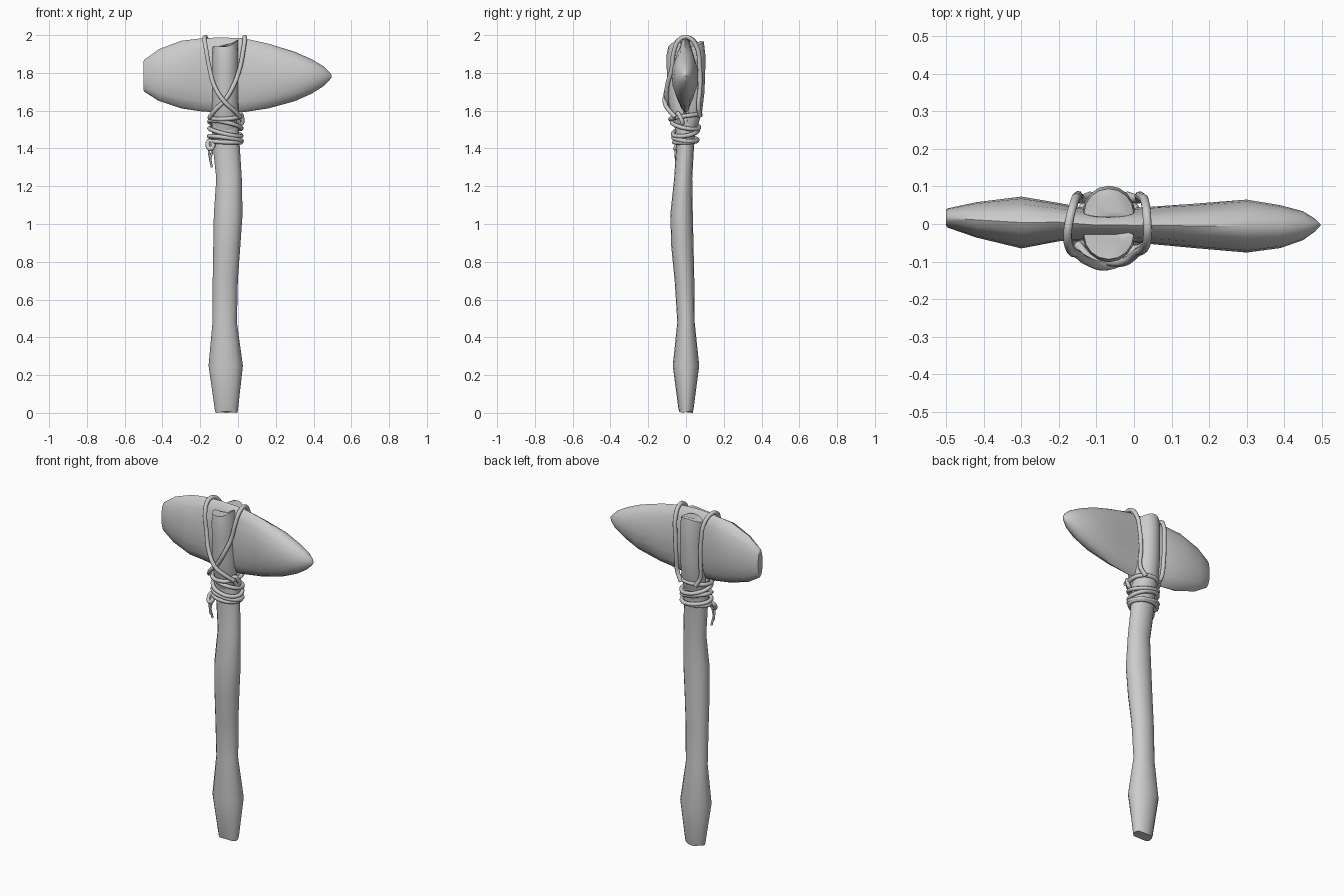
import bpy, bmesh, math
from mathutils import Vector

def finish(ob, angle=40):
    bpy.ops.object.select_all(action='DESELECT')
    bpy.context.view_layer.objects.active = ob
    ob.select_set(True)
    bpy.ops.object.shade_smooth_by_angle(angle=math.radians(angle))

def loft(name, rings, angle=40):
    """Skin a list of equal-length point rings and cap both ends."""
    bm = bmesh.new()
    vs = [[bm.verts.new(p) for p in r] for r in rings]
    n = len(rings[0])
    for a, b in zip(vs, vs[1:]):
        for i in range(n):
            j = (i + 1) % n
            bm.faces.new((a[i], a[j], b[j], b[i]))
    bm.faces.new(vs[0][::-1])
    bm.faces.new(vs[-1])
    bmesh.ops.recalc_face_normals(bm, faces=bm.faces)
    me = bpy.data.meshes.new(name)
    bm.to_mesh(me)
    bm.free()
    ob = bpy.data.objects.new(name, me)
    bpy.context.collection.objects.link(ob)
    finish(ob, angle)
    return ob

def cord(name, pts, r=0.012, cyclic=False):
    """Round cord swept along a smooth path."""
    cu = bpy.data.curves.new(name, 'CURVE')
    cu.dimensions = '3D'
    cu.bevel_depth, cu.bevel_resolution, cu.resolution_u = r, 2, 5
    cu.use_fill_caps = True
    sp = cu.splines.new('BEZIER')
    sp.bezier_points.add(len(pts) - 1)
    for bp, p in zip(sp.bezier_points, pts):
        bp.co = p
        bp.handle_left_type = bp.handle_right_type = 'AUTO'
    sp.use_cyclic_u = cyclic
    ob = bpy.data.objects.new(name, cu)
    bpy.context.collection.objects.link(ob)
    bpy.ops.object.select_all(action='DESELECT')
    bpy.context.view_layer.objects.active = ob
    ob.select_set(True)
    bpy.ops.object.convert(target='MESH')
    finish(bpy.context.object, 60)

N = 16
ANG = [2 * math.pi * i / N for i in range(N)]

# Handle: z, x min, x max, y min, y max
handle = [(0, -.12, -.002, -.036, .036), (.02, -.123, 0, -.04, .04),
          (.25, -.156, .026, -.07, .07), (.48, -.135, -.006, -.046, .046),
          (.70, -.134, -.001, -.06, .044), (.88, -.131, .012, -.078, .04),
          (1.05, -.128, .024, -.083, .036), (1.24, -.115, .02, -.063, .033),
          (1.40, -.132, .01, -.052, .042), (1.50, -.138, .004, -.056, .05),
          (1.57, -.138, .002, -.06, .055)]
rings = []
for z, x0, x1, y0, y1 in handle:
    rings.append([((x0 + x1) / 2 + (x1 - x0) / 2 * math.cos(a),
                   (y0 + y1) / 2 + (y1 - y0) / 2 * math.sin(a),
                   z + (.004 * math.sin(3 * a) + .004 if z == 0 else 0)) for a in ANG])
loft("handle", rings)

# Split prongs gripping the stone: z, inner y, outer y, half width
prong = [(1.46, .0, .045, .058), (1.53, .005, .066, .068), (1.60, .015, .086, .071),
         (1.70, .02, .098, .072), (1.82, .025, .102, .07), (1.90, .028, .102, .07),
         (1.94, .03, .094, .066)]
for name, s in (("front_prong", -1), ("back_prong", 1)):
    rings = []
    for k, (z, yi, yo, w) in enumerate(prong):
        ring = []
        for a in ANG:
            c, q = math.cos(a), math.sin(a)
            y = yi + (yo - yi) * q if q >= 0 else yi + .012 * q
            dz = 0
            if k == len(prong) - 1:      # notched front top, rounded back top
                dz = (.035 * max(c, 0) ** 2 if s < 0 else .025 * (1 - c * c))
            ring.append((-.067 + w * c, s * y, z + dz))
        rings.append(ring)
    # sunken cap
    last = rings[-1]
    mid = sum((Vector(p) for p in last), Vector()) / N
    rings.append([Vector(p).lerp(mid, .35) + Vector((0, 0, .008 if s > 0 else -.004)) for p in last])
    loft(name, rings)

# Stone head: x, z min, z max, y min, y max
stone = [(-.5, 1.71, 1.86, -.005, .038), (-.495, 1.70, 1.87, -.01, .042),
         (-.42, 1.652, 1.925, -.036, .058), (-.30, 1.612, 1.97, -.065, .073),
         (-.20, 1.597, 1.982, -.046, .056), (-.10, 1.59, 1.988, -.042, .036),
         (.03, 1.592, 1.983, -.052, .045), (.16, 1.612, 1.955, -.064, .054),
         (.30, 1.65, 1.912, -.076, .065), (.39, 1.69, 1.872, -.064, .05),
         (.45, 1.728, 1.837, -.043, .034), (.482, 1.758, 1.807, -.02, .014),
         (.496, 1.777, 1.788, -.005, 0)]
rings = []
for x, z0, z1, y0, y1 in stone:
    rings.append([(x, (y0 + y1) / 2 + (y1 - y0) / 2 * math.sin(a),
                   (z0 + z1) / 2 + (z1 - z0) / 2 * math.cos(a)) for a in ANG])
loft("stone_head", rings)

# Cords crossing in front of the prong and looping over the stone
cord("left_loop_cord", [(.012, -.055, 1.565), (-.02, -.088, 1.60), (-.07, -.112, 1.645),
     (-.125, -.098, 1.73), (-.15, -.08, 1.82), (-.17, -.066, 1.93), (-.177, -.03, 1.98),
     (-.172, .01, 1.988), (-.16, .055, 1.95), (-.15, .074, 1.84), (-.147, .074, 1.72),
     (-.14, .066, 1.62), (-.115, .075, 1.57)])
cord("right_loop_cord", [(-.15, -.055, 1.565), (-.12, -.088, 1.605), (-.07, -.1, 1.655),
     (-.025, -.1, 1.73), (.008, -.076, 1.82), (.028, -.062, 1.92), (.036, -.03, 1.98),
     (.035, .01, 1.988), (.03, .055, 1.94), (.02, .072, 1.84), (.013, .074, 1.72),
     (.01, .066, 1.62), (-.02, .075, 1.57)])

# Neck wraps: z, x radius, y radius, tilt in x, tilt in y
wraps = [(1.568, .084, .08, .004, .012), (1.525, .085, .072, -.018, -.014),
         (1.487, .085, .066, -.02, .01), (1.452, .087, .064, -.012, -.006),
         (1.436, .083, .06, -.004, .003)]
for i, (z, rx, ry, tx, ty) in enumerate(wraps):
    cord(f"neck_wrap_{i + 1}", [(-.067 + rx * math.cos(a), -.003 + ry * math.sin(a),
         z + tx * math.cos(a) + ty * math.sin(a)) for a in ANG[::2]], .0115, True)

# Knot and loose cord ends
cord("knot", [(-.15, -.03, 1.44), (-.16, -.045, 1.415), (-.145, -.056, 1.398),
     (-.132, -.045, 1.42)], .012, True)
cord("loose_end_long", [(-.145, -.045, 1.43), (-.153, -.05, 1.38), (-.146, -.046, 1.34),
     (-.139, -.04, 1.30)], .006)
cord("loose_end_short", [(-.142, -.05, 1.42), (-.138, -.055, 1.38), (-.147, -.053, 1.345),
     (-.143, -.05, 1.325)], .006)
cord("side_knot", [(.008, -.045, 1.585), (.022, -.03, 1.565), (.016, -.02, 1.53),
     (.002, -.035, 1.55)], .011, True)
